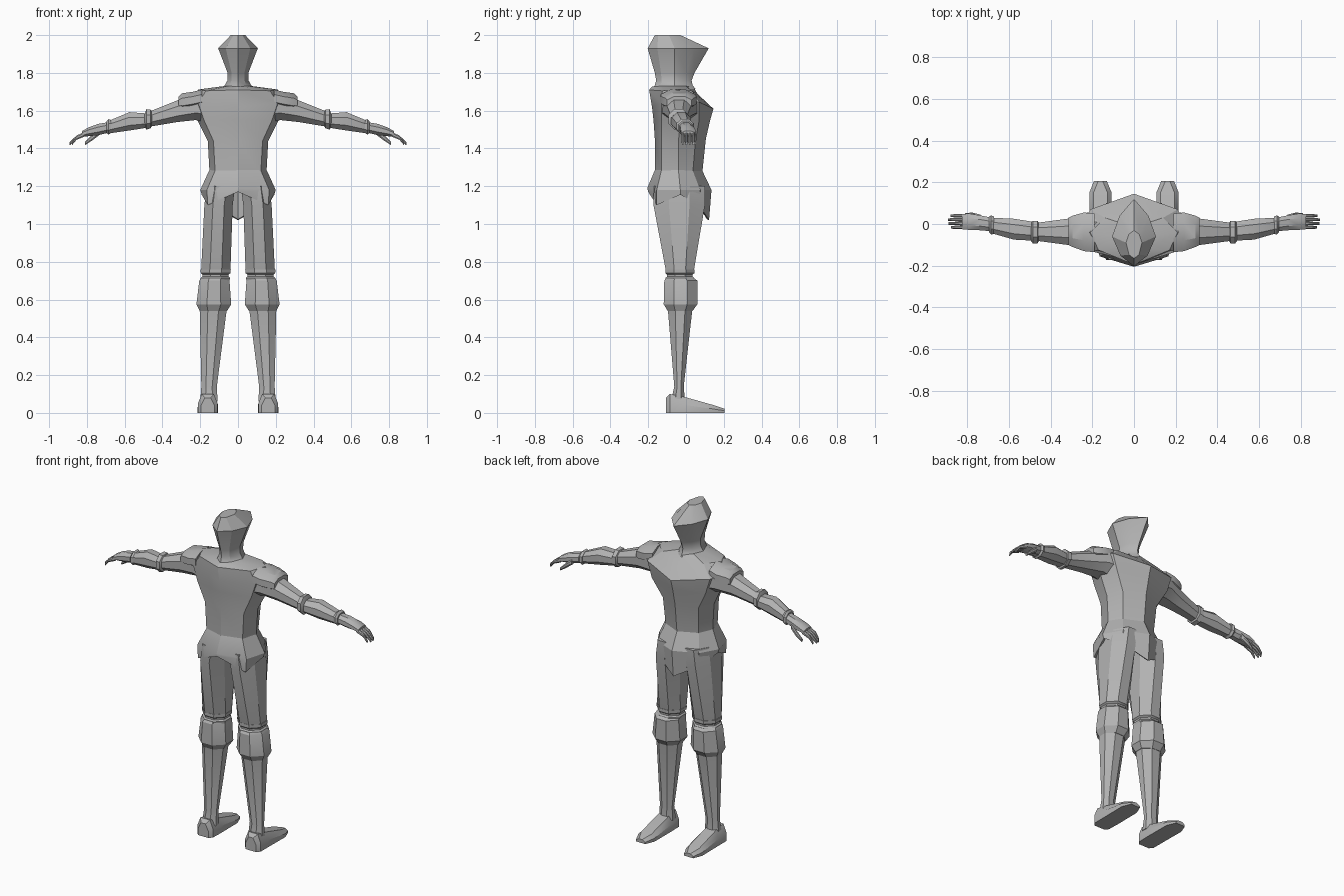
import bpy, bmesh, math

grey = bpy.data.materials.new("plain grey")
grey.diffuse_color = (0.45, 0.45, 0.45, 1)


def loft(name, rings, mirror=False, angle=28):
    """Skin a stack of equal-length rings, cap both ends, optionally mirror in x."""
    bm = bmesh.new()
    rows = [[bm.verts.new(p) for p in ring] for ring in rings]
    n = len(rows[0])
    for a, b in zip(rows, rows[1:]):
        for i in range(n):
            j = (i + 1) % n
            bm.faces.new((a[i], a[j], b[j], b[i]))
    bm.faces.new(rows[0][::-1])
    bm.faces.new(rows[-1])
    bmesh.ops.recalc_face_normals(bm, faces=bm.faces)
    me = bpy.data.meshes.new(name)
    bm.to_mesh(me)
    bm.free()
    me.materials.append(grey)
    ob = bpy.data.objects.new(name, me)
    bpy.context.collection.objects.link(ob)
    if mirror:
        ob.modifiers.new("mirror", 'MIRROR')
    bpy.ops.object.select_all(action='DESELECT')
    ob.select_set(True)
    bpy.context.view_layer.objects.active = ob
    bpy.ops.object.shade_smooth_by_angle(angle=math.radians(angle))
    return ob


def sym(half):
    """Complete a half ring running from front centre to back centre."""
    return half + [(-x, y, z) for x, y, z in half[-2:0:-1]]


def oct_ring(u0, u1, v0, v1, c=0.3):
    """Chamfered rectangle as eight (u, v) points."""
    a, b = (u1 - u0) * c, (v1 - v0) * c
    return [(u0 + a, v0), (u1 - a, v0), (u1, v0 + b), (u1, v1 - b),
            (u1 - a, v1), (u0 + a, v1), (u0, v1 - b), (u0, v0 + b)]


def upright(name, rows, c=0.3):
    """Limb part from rows of z, x range, y range."""
    return loft(name, [[(u, v, z) for u, v in oct_ring(x0, x1, y0, y1, c)]
                       for z, x0, x1, y0, y1 in rows], True)


def sideways(name, rows, c=0.28):
    """Arm part from rows of x, z range, y range."""
    return loft(name, [[(x, u, v) for u, v in oct_ring(y0, y1, z0, z1, c)]
                       for x, z0, z1, y0, y1 in rows], True)


# Torso with ridged chest, closing up to the neck base
loft("torso", [sym(r) for r in (
    [(0, .085, 1.26), (.11, .035, 1.26), (.15, -.04, 1.26), (.12, -.13, 1.26), (0, -.165, 1.26)],
    [(0, .105, 1.45), (.12, .05, 1.44), (.16, -.04, 1.44), (.13, -.13, 1.44), (0, -.165, 1.45)],
    [(0, .128, 1.55), (.18, .07, 1.55), (.215, -.03, 1.55), (.18, -.13, 1.55), (0, -.172, 1.55)],
    [(0, .145, 1.61), (.21, .07, 1.645), (.25, -.03, 1.65), (.21, -.13, 1.64), (0, -.18, 1.62)],
    [(0, .06, 1.69), (.14, .03, 1.705), (.21, -.04, 1.712), (.17, -.125, 1.705), (0, -.195, 1.71)],
    [(0, .04, 1.725), (.05, .0, 1.73), (.075, -.06, 1.73), (.055, -.125, 1.73), (0, -.18, 1.728)],
)])

# Flared skirt with pointed hem, recessed underneath
hem = [(0, .122, 1.02), (.14, .07, 1.10), (.192, -.03, 1.155), (.16, -.155, 1.10), (0, -.2, 1.17)]
loft("skirt", [sym(r) for r in (
    [(0, .085, 1.285), (.11, .035, 1.285), (.152, -.04, 1.285), (.12, -.13, 1.285), (0, -.165, 1.285)],
    [(0, .135, 1.18), (.14, .075, 1.18), (.2, -.03, 1.18), (.165, -.155, 1.18), (0, -.205, 1.19)],
    hem,
    [(x * .93, (y + .04) * .93 - .04, z + .005) for x, y, z in hem],
    [(x * .93, (y + .04) * .93 - .04, 1.19) for x, y, z in hem],
)])

# Neck and angular head with a pointed brow
loft("head", [sym([(0, f, z), (w * .66, (f + m) / 2 + .01, z), (w, m, z),
                   (w * .62, (b + m) / 2 - .02, z), (0, b, z)])
              for z, w, f, m, b in (
                  (1.715, .085, .05, -.06, -.18), (1.735, .07, .035, -.06, -.165),
                  (1.76, .056, .03, -.06, -.158), (1.80, .055, .045, -.06, -.165),
                  (1.93, .105, .12, -.06, -.203), (2.0, .038, -.03, -.09, -.165))])

# Legs
upright("thigh", [(1.2, .015, .165, -.17, .1), (1.1, .028, .178, -.172, .1),
                  (.755, .04, .195, -.107, .042)])
upright("knee_band", [(.76, .038, .198, -.109, .045), (.74, .04, .197, -.109, .045),
                      (.732, .05, .188, -.1, .035), (.722, .05, .188, -.1, .035),
                      (.715, .042, .197, -.108, .042), (.70, .045, .2, -.108, .045)])
upright("knee_guard", [(.715, .05, .195, -.105, .04), (.70, .045, .205, -.115, .06),
                       (.575, .036, .22, -.118, .06), (.54, .058, .203, -.097, .035)])
upright("shin", [(.56, .058, .203, -.097, .035), (.14, .112, .194, -.062, -.012),
                 (.06, .108, .2, -.08, -.005)])
# Foot: cross-sections from heel to toe
loft("foot", [[(x0, y, 0), (x1, y, 0), (x1, y, h * .5), (x1 - .02, y, h),
               (x0 + .02, y, h), (x0, y, h * .5)]
              for y, x0, x1, h in ((-.105, .125, .195, .08), (-.085, .108, .212, .1),
                                   (-.01, .106, .212, .085), (.15, .107, .214, .04),
                                   (.205, .13, .192, .022))], True)

# Arms
sideways("upper_arm", [(.16, 1.54, 1.69, -.13, .065), (.225, 1.55, 1.685, -.12, .055),
                       (.32, 1.54, 1.655, -.1, .025), (.47, 1.515, 1.595, -.08, .005)])
sideways("shoulder_pad", [(.19, 1.62, 1.712, -.135, .05), (.24, 1.61, 1.70, -.13, .055),
                          (.295, 1.60, 1.692, -.11, .04), (.315, 1.61, 1.675, -.1, .03)])
sideways("elbow_band", [(.455, 1.525, 1.592, -.08, .005), (.462, 1.507, 1.605, -.093, .015),
                        (.485, 1.50, 1.608, -.093, .015), (.495, 1.52, 1.58, -.08, .005)])
sideways("forearm", [(.48, 1.51, 1.585, -.08, .01), (.575, 1.495, 1.592, -.075, .025),
                     (.68, 1.48, 1.548, -.045, .03)])
sideways("wrist_cuff", [(.672, 1.482, 1.55, -.048, .036), (.685, 1.473, 1.556, -.05, .042),
                        (.695, 1.48, 1.545, -.04, .035)])
sideways("hand", [(.68, 1.485, 1.54, -.035, .03), (.74, 1.47, 1.53, -.03, .042),
                  (.79, 1.465, 1.512, -.028, .05), (.825, 1.462, 1.492, -.025, .048)])

# Fingers and thumb
for i in range(4):
    y, tip = -.016 + .0185 * i, (.878, .89, .892, .88)[i]
    sideways("finger_%d" % (i + 1), [
        (.81, 1.464, 1.49, y - .009, y + .009), (.855, 1.446, 1.468, y - .008, y + .008),
        (tip, 1.418, 1.433, y - .006, y + .006)])
sideways("thumb", [(.735, 1.47, 1.505, .025, .045), (.775, 1.44, 1.47, .036, .055),
                   (.81, 1.418, 1.435, .038, .052)])
